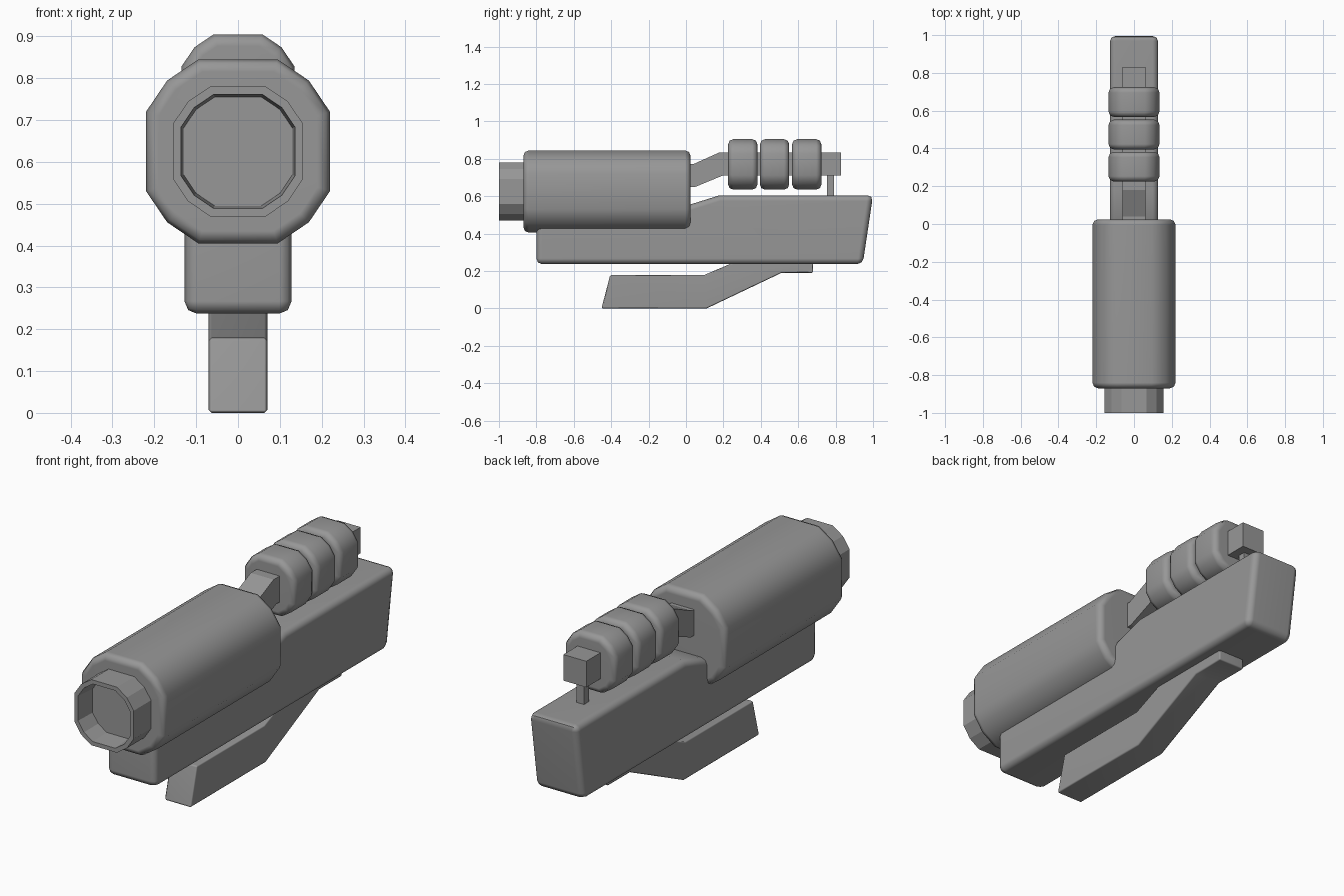
import bpy
import bmesh
from math import radians

cube = bpy.data.objects.get("Cube")
if cube:
    bpy.data.objects.remove(cube, do_unlink=True)

GREY = (0.31, 0.31, 0.31, 1)
metal = bpy.data.materials.new("grey metal")
metal.use_nodes = True
metal.diffuse_color = GREY
metal.node_tree.nodes["Principled BSDF"].inputs["Base Color"].default_value = GREY


def finish(name, bm, bevel=0, segments=1, limit=45, smooth=50):
    """Bevel the sharp edges, then make the object and shade it."""
    bmesh.ops.recalc_face_normals(bm, faces=bm.faces)
    if bevel:
        edges = [e for e in bm.edges if e.calc_face_angle(0) > radians(limit)]
        bmesh.ops.bevel(bm, geom=edges, offset=bevel, segments=segments,
                        profile=0.5, affect='EDGES', clamp_overlap=True)
    mesh = bpy.data.meshes.new(name)
    bm.to_mesh(mesh)
    bm.free()
    mesh.materials.append(metal)
    obj = bpy.data.objects.new(name, mesh)
    bpy.context.collection.objects.link(obj)
    bpy.ops.object.select_all(action='DESELECT')
    obj.select_set(True)
    bpy.context.view_layer.objects.active = obj
    bpy.ops.object.shade_smooth_by_angle(angle=radians(smooth))
    weighted = obj.modifiers.new("weighted normals", 'WEIGHTED_NORMAL')
    weighted.keep_sharp = True
    return obj


def rounded_section(radius, y, z):
    """Twelve-sided rounded square facing along y."""
    quarter = [(1, 0.43), (0.77, 0.77), (0.43, 1)]
    points = []
    for _ in range(4):
        points += quarter
        quarter = [(-b, a) for a, b in quarter]
    return [(a * radius, y, z + b * radius) for a, b in points]


def loft(name, stations, z, **style):
    """Join rounded sections given as (y, radius) and cap both ends."""
    bm = bmesh.new()
    rings = [[bm.verts.new(p) for p in rounded_section(r, y, z)] for y, r in stations]
    for a, b in zip(rings, rings[1:]):
        for i in range(len(a)):
            j = (i + 1) % len(a)
            bm.faces.new((a[i], a[j], b[j], b[i]))
    bm.faces.new(rings[0])
    bm.faces.new(rings[-1])
    return finish(name, bm, **style)


def slab(name, profile, half_width, **style):
    """Extrude a (y, z) side profile across x."""
    bm = bmesh.new()
    left, right = ([bm.verts.new((x, y, z)) for y, z in profile]
                   for x in (half_width, -half_width))
    bm.faces.new(left)
    bm.faces.new(right)
    for i in range(len(profile)):
        j = (i + 1) % len(profile)
        bm.faces.new((left[i], left[j], right[j], right[i]))
    return finish(name, bm, **style)


# Main barrel and hollow muzzle
loft("barrel", [(-0.87, 0.22), (0.025, 0.22)], 0.625, bevel=0.03, segments=2, limit=60)
loft("muzzle", [(-0.85, 0.155), (-1, 0.155), (-1, 0.136), (-0.9, 0.13)], 0.625, smooth=15)

# Lower body with a sloped shoulder and raked rear
slab("body", [(-0.8, 0.237), (0.945, 0.237), (1.0, 0.605), (0.18, 0.605),
              (0.02, 0.555), (-0.1, 0.52), (-0.8, 0.52)],
     0.128, bevel=0.03, segments=2)

# Top rod with three rings and a rear post
slab("rod", [(-0.03, 0.65), (0.05, 0.65), (0.2, 0.712), (0.83, 0.712),
             (0.83, 0.835), (0.18, 0.835), (0.04, 0.772), (-0.03, 0.772)],
     0.06, smooth=15)
for i, start in enumerate((0.225, 0.395, 0.567)):
    loft(f"ring_{i + 1}", [(start, 0.135), (start + 0.157, 0.135)], 0.77,
         bevel=0.028, segments=2, limit=60)
slab("rear_post", [(0.753, 0.59), (0.79, 0.59), (0.79, 0.72), (0.753, 0.72)],
     0.02, smooth=15)

# Cranked lever under the body
slab("lever", [(-0.452, 0), (0.11, 0), (0.51, 0.19), (0.68, 0.19), (0.68, 0.25),
               (0.265, 0.25), (0.1, 0.18), (-0.405, 0.18)],
     0.07, bevel=0.007)
